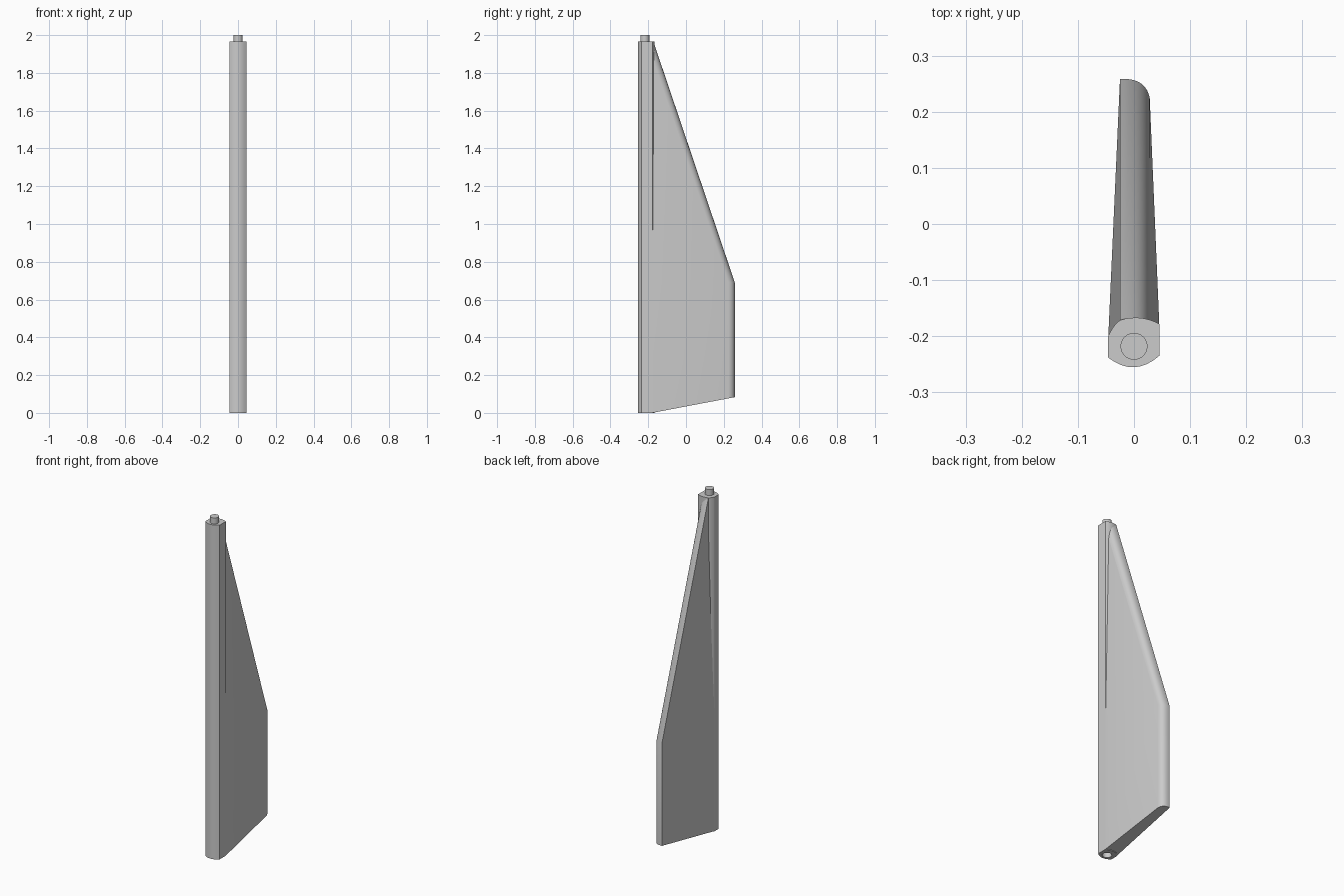
import bpy, bmesh, math

cube = bpy.data.objects.get("Cube")
if cube:
    bpy.data.objects.remove(cube, do_unlink=True)

grey = bpy.data.materials.new("light_grey")
grey.use_nodes = True
colour = (0.6, 0.6, 0.6, 1)
grey.diffuse_color = colour
grey.node_tree.nodes["Principled BSDF"].inputs["Base Color"].default_value = colour

TOP = 1.965
PIN_Y = -0.218


def loft(name, rings):
    """Skin a list of equal-length rings and cap both ends."""
    bm = bmesh.new()
    rows = [[bm.verts.new(p) for p in ring] for ring in rings]
    n = len(rows[0])
    for a, b in zip(rows, rows[1:]):
        for i in range(n):
            j = (i + 1) % n
            bm.faces.new((a[i], a[j], b[j], b[i]))
    bm.faces.new(rows[0][::-1])
    bm.faces.new(rows[-1])
    bmesh.ops.recalc_face_normals(bm, faces=bm.faces)
    mesh = bpy.data.meshes.new(name)
    bm.to_mesh(mesh)
    bm.free()
    obj = bpy.data.objects.new(name, mesh)
    bpy.context.collection.objects.link(obj)
    mesh.materials.append(grey)
    return obj


def activate(obj):
    bpy.ops.object.select_all(action="DESELECT")
    obj.select_set(True)
    bpy.context.view_layer.objects.active = obj


def smooth(obj):
    activate(obj)
    bpy.ops.object.shade_smooth_by_angle(angle=math.radians(30))


def rod(name, radius, z0, z1, sides=32):
    turn = [i * math.tau / sides for i in range(sides)]
    return loft(name, [[(radius * math.cos(t), PIN_Y + radius * math.sin(t), z)
                        for t in turn] for z in (z0, z1)])


def bezier(p0, p1, p2, steps=8):
    """Quadratic curve between two outline points."""
    return [tuple((1 - t) ** 2 * a + 2 * t * (1 - t) * b + t * t * c
                  for a, b, c in zip(p0, p1, p2))
            for t in (i / steps for i in range(steps + 1))]


# Leading spar: flat flanks, bowed nose and a rounded back
nose = bezier((-0.046, -0.238), (0, -0.274), (0.045, -0.235))
back = bezier((0.045, -0.178), (0.012, -0.16), (-0.024, -0.171))
shoulder = bezier((-0.024, -0.171), (-0.036, -0.178), (-0.046, -0.2))[1:]
outline = nose + back + shoulder
spar = loft("leading_spar", [[(x, y, z) for x, y in outline] for z in (0, TOP)])

# Socket in the foot of the spar
cutter = rod("socket_cutter", 0.025, -0.02, 0.045)
cutter.hide_render = True
cut = spar.modifiers.new("socket", "BOOLEAN")
cut.operation = "DIFFERENCE"
cut.object = cutter
activate(spar)
bpy.ops.object.modifier_apply(modifier=cut.name)
bpy.data.objects.remove(cutter, do_unlink=True)
smooth(spar)

# Pin on top of the spar
smooth(rod("top_pin", 0.024, TOP - 0.02, 2.0))

# Fin: one trailing edge outline, moved forward towards the tip
edge = bezier((0.028, 0.225), (0.02, 0.262), (-0.025, 0.258), 10)


def root(left, right, y):
    return [(left, y - 0.015), (left * 0.5, y), (right * 0.5, y), (right, y + 0.012)]


def foot_height(y):
    return max(0, (y + 0.18) * 0.19)


wide = root(-0.046, 0.045, -0.19)
narrow = root(-0.025, 0.028, -0.215)
tip_edge = [(x, y - 0.43) for x, y in edge]
foot = [(x, y, foot_height(y)) for x, y in wide + edge]
knee = [(x, y, 0.69) for x, y in wide + edge]
tip = [(x, y, TOP - 0.002) for x, y in narrow + tip_edge]
smooth(loft("fin", [foot, knee, tip]))
